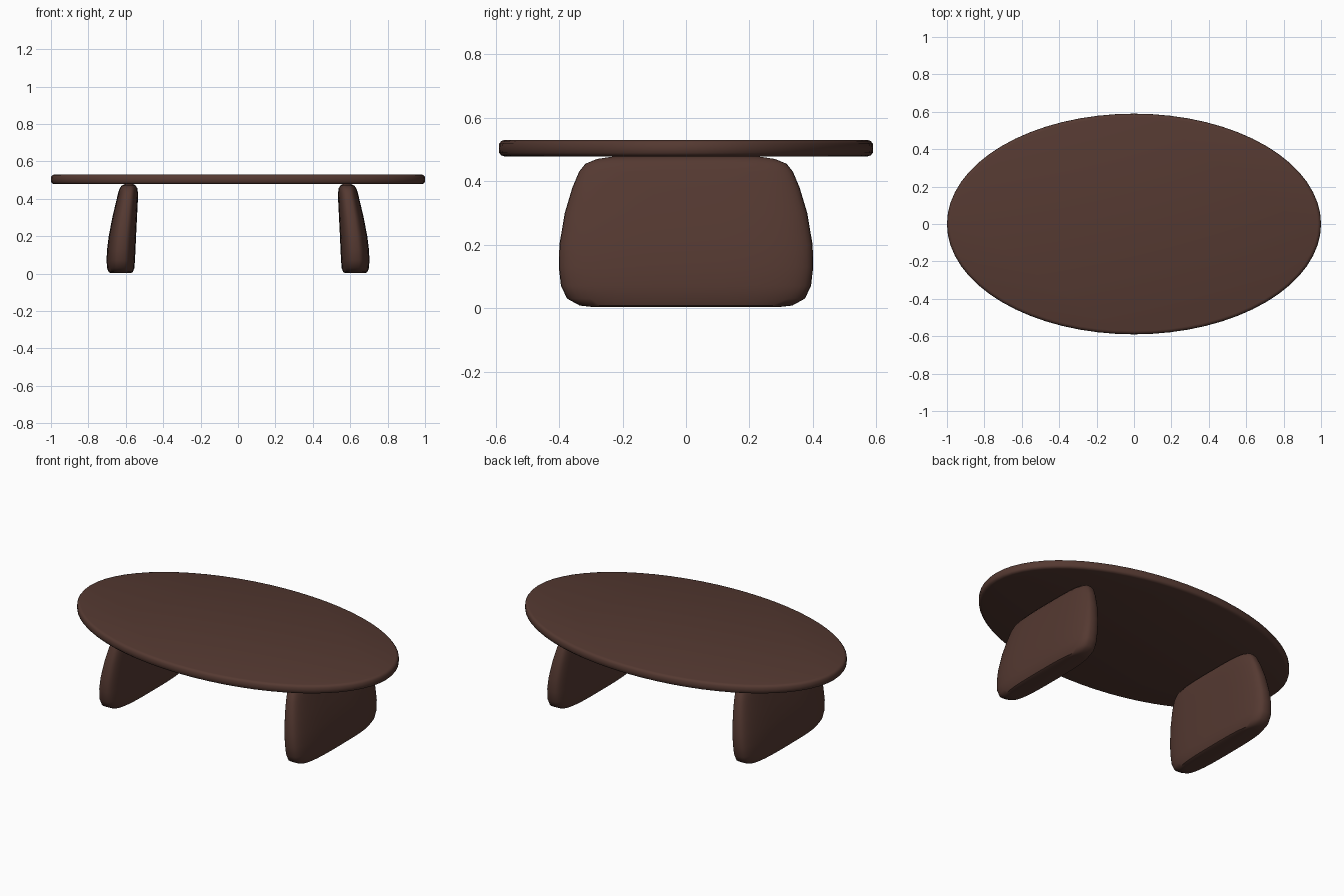
import bpy, bmesh
from math import cos, sin, pi, radians, copysign

old = bpy.data.objects.get("Cube")
if old:
    bpy.data.objects.remove(old, do_unlink=True)

wood = bpy.data.materials.new("dark_brown_wood")
wood.use_nodes = True
colour = (0.09, 0.041, 0.031, 1)
wood.diffuse_color = colour
wood.node_tree.nodes["Principled BSDF"].inputs["Base Color"].default_value = colour


def ring(cx, rx, ry, z, sides, power=2):
    """Closed superellipse outline at height z."""
    def curve(v):
        return copysign(abs(v) ** (2 / power), v)
    angles = [2 * pi * i / sides for i in range(sides)]
    return [(cx + rx * curve(cos(a)), ry * curve(sin(a)), z) for a in angles]


def loft(name, rings):
    """Skin a stack of outlines from bottom to top and cap both ends."""
    bm = bmesh.new()
    loops = [[bm.verts.new(p) for p in r] for r in rings]
    n = len(loops[0])
    for low, high in zip(loops, loops[1:]):
        for i in range(n):
            j = (i + 1) % n
            bm.faces.new((low[i], low[j], high[j], high[i]))
    bm.faces.new(loops[0][::-1])
    bm.faces.new(loops[-1])
    bmesh.ops.recalc_face_normals(bm, faces=bm.faces)
    mesh = bpy.data.meshes.new(name)
    bm.to_mesh(mesh)
    bm.free()
    obj = bpy.data.objects.new(name, mesh)
    bpy.context.collection.objects.link(obj)
    mesh.materials.append(wood)
    bpy.ops.object.select_all(action='DESELECT')
    obj.select_set(True)
    bpy.context.view_layer.objects.active = obj
    bpy.ops.object.shade_smooth_by_angle(angle=radians(40))
    return obj


# Oval top with a softly rounded rim
rim = [(0.478, 0.018), (0.481, 0.008), (0.489, 0.001), (0.503, 0),
       (0.518, 0.001), (0.527, 0.008), (0.53, 0.018)]
loft("table_top", [ring(0, 1 - d, 0.59 - d, z, 64) for z, d in rim])

# Slab legs: height, inner x, outer x, half depth
leg = [(0.003, 0.572, 0.682, 0.29), (0.008, 0.562, 0.692, 0.335),
       (0.03, 0.554, 0.70, 0.375), (0.07, 0.551, 0.703, 0.394),
       (0.13, 0.548, 0.70, 0.401), (0.2, 0.545, 0.691, 0.399),
       (0.3, 0.54, 0.672, 0.382), (0.38, 0.536, 0.653, 0.358),
       (0.43, 0.535, 0.641, 0.337), (0.455, 0.538, 0.633, 0.317),
       (0.47, 0.546, 0.622, 0.28), (0.479, 0.56, 0.605, 0.22)]
for side, name in ((1, "left_leg"), (-1, "right_leg")):
    loft(name, [ring(side * (a + b) / 2, (b - a) / 2, d, z, 48, 3.2)
                for z, a, b, d in leg])
